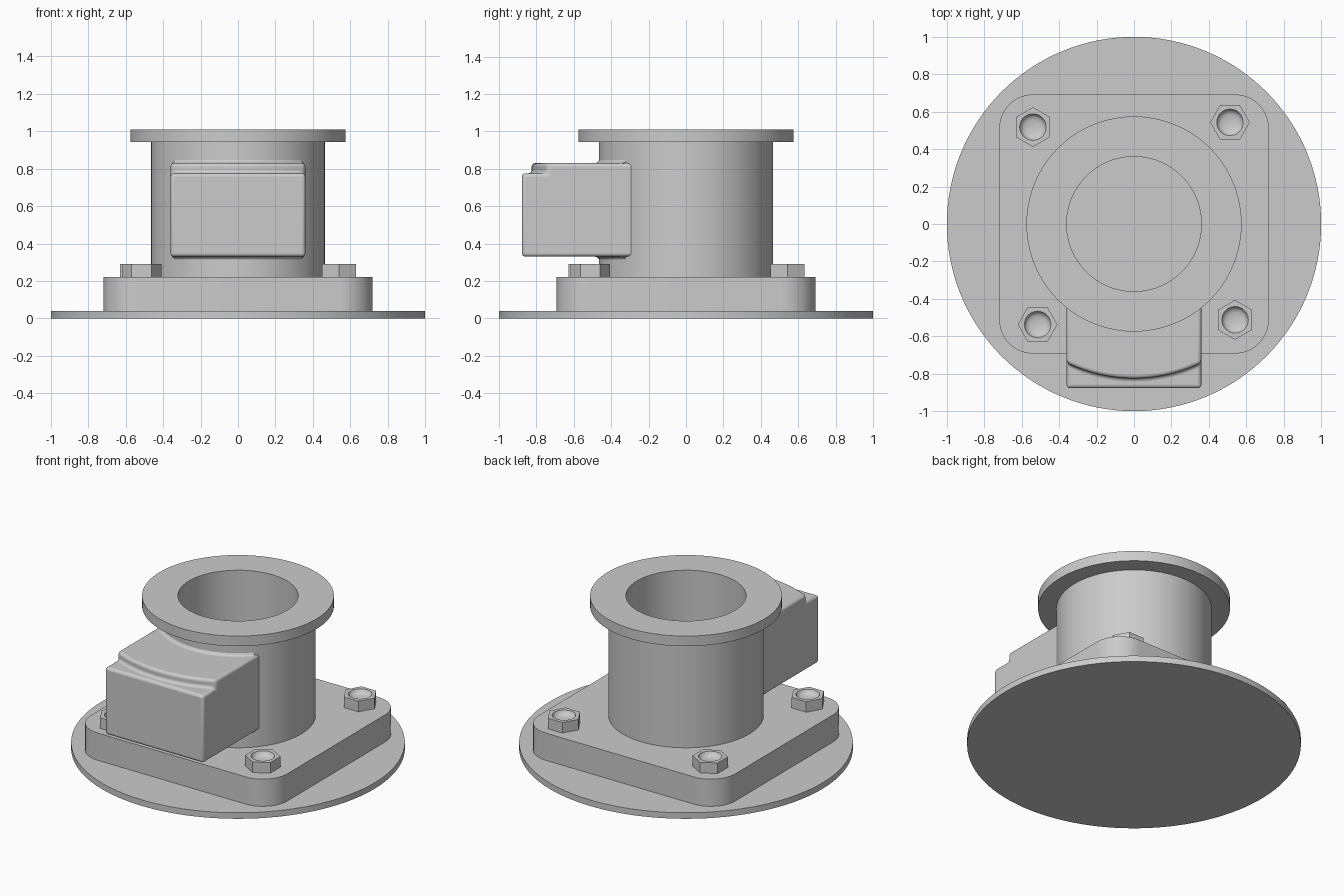
import bpy, bmesh
from math import sin, cos, pi, sqrt, radians, asin

if "Cube" in bpy.data.objects:
    bpy.data.objects.remove(bpy.data.objects["Cube"], do_unlink=True)

grey = bpy.data.materials.new("plain grey")
grey.use_nodes = True
colour = (0.6, 0.6, 0.6, 1)
grey.diffuse_color = colour
grey.node_tree.nodes["Principled BSDF"].inputs["Base Color"].default_value = colour


def finish(name, bm, bevel=0):
    bmesh.ops.remove_doubles(bm, verts=bm.verts, dist=1e-5)
    bmesh.ops.recalc_face_normals(bm, faces=bm.faces)
    mesh = bpy.data.meshes.new(name)
    bm.to_mesh(mesh)
    bm.free()
    mesh.materials.append(grey)
    obj = bpy.data.objects.new(name, mesh)
    bpy.context.collection.objects.link(obj)
    if bevel:
        mod = obj.modifiers.new("rounded edges", "BEVEL")
        mod.width, mod.segments, mod.limit_method = bevel, 4, "ANGLE"
        mod.angle_limit = radians(40)
    bpy.ops.object.select_all(action="DESELECT")
    obj.select_set(True)
    bpy.context.view_layer.objects.active = obj
    bpy.ops.object.shade_smooth_by_angle(angle=radians(30))
    return obj


def lathe(bm, profile, centre=(0, 0), start=0, sweep=2 * pi, steps=96, closed=False):
    """Turn (radius, height) points about a vertical axis."""
    rings = []
    for i in range(steps + 1):
        a = start + sweep * i / steps
        rings.append([bm.verts.new((centre[0] + r * cos(a), centre[1] + r * sin(a), z))
                      for r, z in profile])
    n = len(profile)
    for a, b in zip(rings, rings[1:]):
        for j in range(n if closed else n - 1):
            k = (j + 1) % n
            bm.faces.new((a[j], b[j], b[k], a[k]))
    bmesh.ops.remove_doubles(bm, verts=bm.verts, dist=1e-5)


def circle(radius, count, centre=(0, 0), turn=0):
    return [(centre[0] + radius * cos(turn + 2 * pi * i / count),
             centre[1] + radius * sin(turn + 2 * pi * i / count)) for i in range(count)]


def holed_prism(bm, outer, inner, z0, z1):
    """Raise an outline with a hole in it from z0 to z1."""
    edges = []
    for loop in (outer, inner):
        vs = [bm.verts.new((x, y, z0)) for x, y in loop]
        edges += [bm.edges.new((vs[i - 1], vs[i])) for i in range(len(vs))]
    bmesh.ops.triangle_fill(bm, edges=edges, use_beauty=True)
    grown = bmesh.ops.extrude_face_region(bm, geom=bm.faces[:], use_keep_orig=True)
    bmesh.ops.translate(bm, vec=(0, 0, z1 - z0),
                        verts=[g for g in grown["geom"] if isinstance(g, bmesh.types.BMVert)])


# Thin round base
bm = bmesh.new()
lathe(bm, [(0, 0), (1, 0), (1, 0.04), (0, 0.04)], steps=128)
finish("base_disc", bm)

# Mounting plate with rounded corners and a bore
outline = []
corner = 0.18
for k, (sx, sy) in enumerate([(1, 1), (-1, 1), (-1, -1), (1, -1)]):
    for i in range(13):
        a = k * pi / 2 + i * pi / 24
        outline.append((sx * (0.72 - corner) + corner * cos(a),
                        sy * (0.692 - corner) + corner * sin(a)))
bm = bmesh.new()
holed_prism(bm, outline, circle(0.36, 96), 0.04, 0.22)
finish("mounting_plate", bm)

# Hollow tube with its top flange
bm = bmesh.new()
lathe(bm, [(0.36, 0.22), (0.36, 1.01), (0.575, 1.01), (0.575, 0.943),
           (0.465, 0.943), (0.465, 0.22)], closed=True)
finish("flanged_tube", bm)

# Side box: upright slices across x, with a curved step on top
bm = bmesh.new()
slices = []
half, count = 0.36, 24
for i in range(count + 1):
    x = -half + 2 * half * i / count
    back = -sqrt(0.42 ** 2 - x * x)
    step = -sqrt(0.825 ** 2 - x * x)
    slices.append([bm.verts.new((x, y, z)) for y, z in
                   [(back, 0.33), (-0.877, 0.33), (-0.877, 0.775),
                    (step, 0.775), (step, 0.83), (back, 0.83)]])
for a, b in zip(slices, slices[1:]):
    for j in range(6):
        bm.faces.new((a[j - 1], a[j], b[j], b[j - 1]))
for end in (slices[0], slices[-1]):
    bm.faces.new(end)
finish("side_box", bm, bevel=0.018)

# Small fillets where the box meets the tube
size = 0.025
for name, z, way in (("upper_fillet", 0.83, 1), ("lower_fillet", 0.33, -1)):
    curve = [(0.463 + size * (1 - sin(t * pi / 10)),
              z + way * size * (1 - cos(t * pi / 10))) for t in range(6)]
    spread = asin(0.345 / 0.475)
    bm = bmesh.new()
    lathe(bm, curve + [(0.463, z - way * 0.004)], start=-pi / 2 - spread,
          sweep=2 * spread, steps=32, closed=True)
    finish(name, bm)

# Hexagonal bolt heads with dished tops
for name, x, y, turn in (("back_right_bolt", -0.54, 0.518, pi / 6),
                         ("back_left_bolt", 0.513, 0.543, 0),
                         ("front_right_bolt", -0.515, -0.537, 0),
                         ("front_left_bolt", 0.54, -0.512, pi / 6)):
    bm = bmesh.new()
    holed_prism(bm, circle(0.106, 6, (x, y), turn), circle(0.071, 32, (x, y)), 0.22, 0.29)
    finish(name, bm)
    bm = bmesh.new()
    lathe(bm, [(0.071, 0.29), (0.066, 0.278), (0.056, 0.268), (0.04, 0.262), (0, 0.26)],
          (x, y), steps=32)
    for f in bm.faces:
        f.normal_update()
    finish(name + "_dish", bm)
